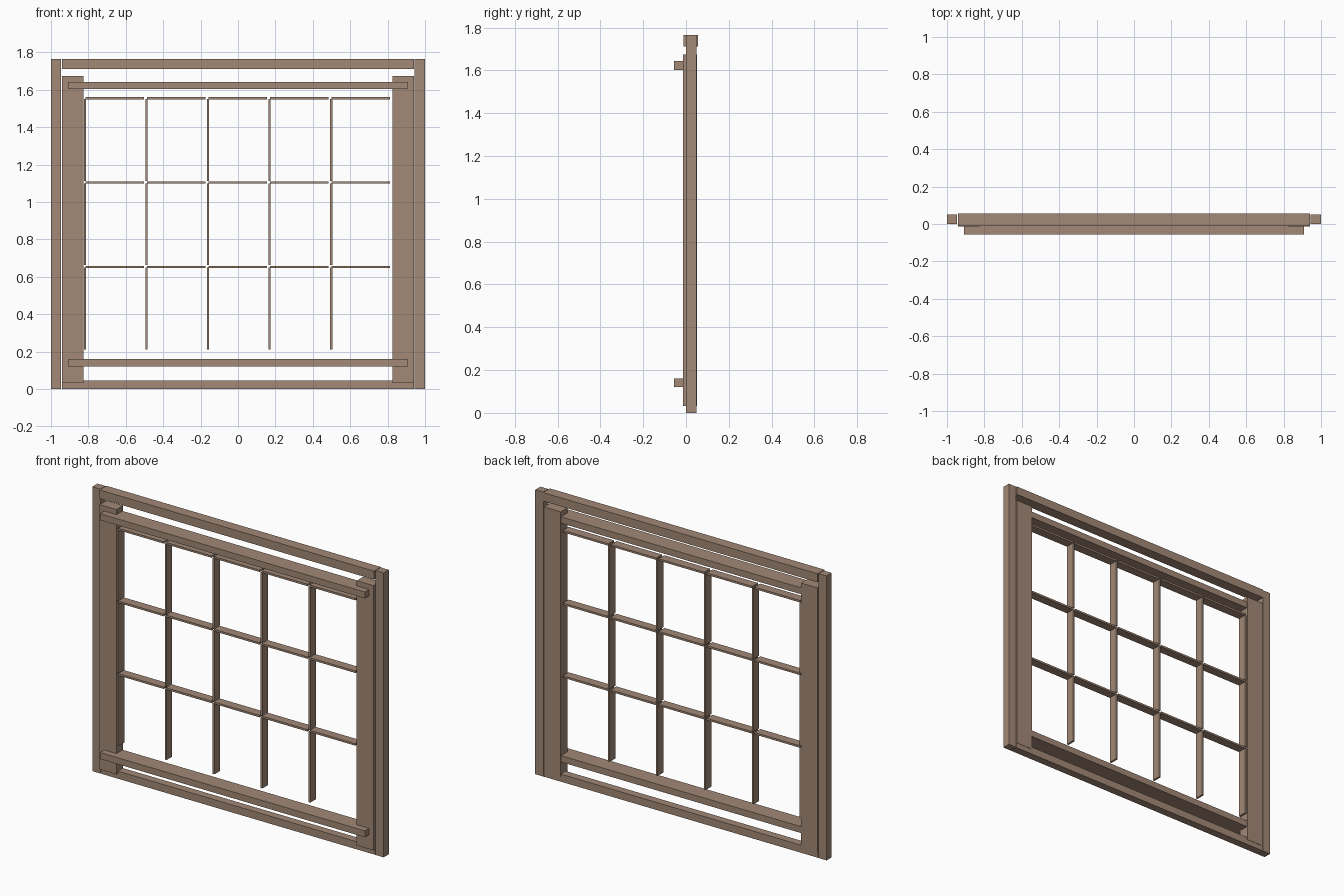
import bpy

cube = bpy.data.objects.get("Cube")
if cube:
    bpy.data.objects.remove(cube, do_unlink=True)

wood = bpy.data.materials.new("warm_brown_wood")
wood.use_nodes = True
wood.diffuse_color = (0.36, 0.25, 0.18, 1)
wood.node_tree.nodes["Principled BSDF"].inputs["Base Color"].default_value = wood.diffuse_color


def box(name, xs, ys, zs):
    """Axis-aligned board given by its extents along each axis."""
    bpy.ops.mesh.primitive_cube_add(size=1)
    ob = bpy.context.object
    ob.name = name
    ob.location = [(a + b) / 2 for a, b in (xs, ys, zs)]
    ob.scale = [b - a for a, b in (xs, ys, zs)]
    bpy.ops.object.transform_apply(location=True, rotation=False, scale=True)
    ob.data.materials.append(wood)
    return ob


# Outer frame posts and sash stiles, mirrored left and right
for side, s in (("left", 1), ("right", -1)):
    box(side + "_frame_post", sorted((s * 0.945, s)), (0.0, 0.05), (0, 1.765))
    box(side + "_sash_stile", sorted((s * 0.825, s * 0.94)), (-0.014, 0.051), (0.032, 1.675))

# Frame head and sill
box("frame_head", (-0.942, 0.942), (-0.012, 0.055), (1.712, 1.765))
box("frame_sill", (-0.942, 0.942), (0.0, 0.049), (0, 0.047))

# Sash rails, each with a projecting bar in front
for name, z in (("lower", 0.121), ("upper", 1.603)):
    box(name + "_sash_rail", (-0.826, 0.826), (-0.014, 0.047), (z, z + 0.04))
    box(name + "_front_bar", (-0.909, 0.909), (-0.055, -0.013), (z, z + 0.04))

# Glazing bars: each pane has one upright and one crossbar
STEP_X, STEP_Z, T = 0.329, 0.451, 0.012
DEPTH = (-0.011, 0.045)
for col in range(5):
    x = -0.818 + col * STEP_X
    for row in range(3):
        z = 1.555 - row * STEP_Z
        box(f"upright_bar_{col}_{row}", (x - T / 2, x + T / 2), DEPTH, (z - 0.442, z - 0.004))
        box(f"cross_bar_{col}_{row}", (x + 0.003, x + 0.316), DEPTH, (z - T / 2, z + T / 2))
